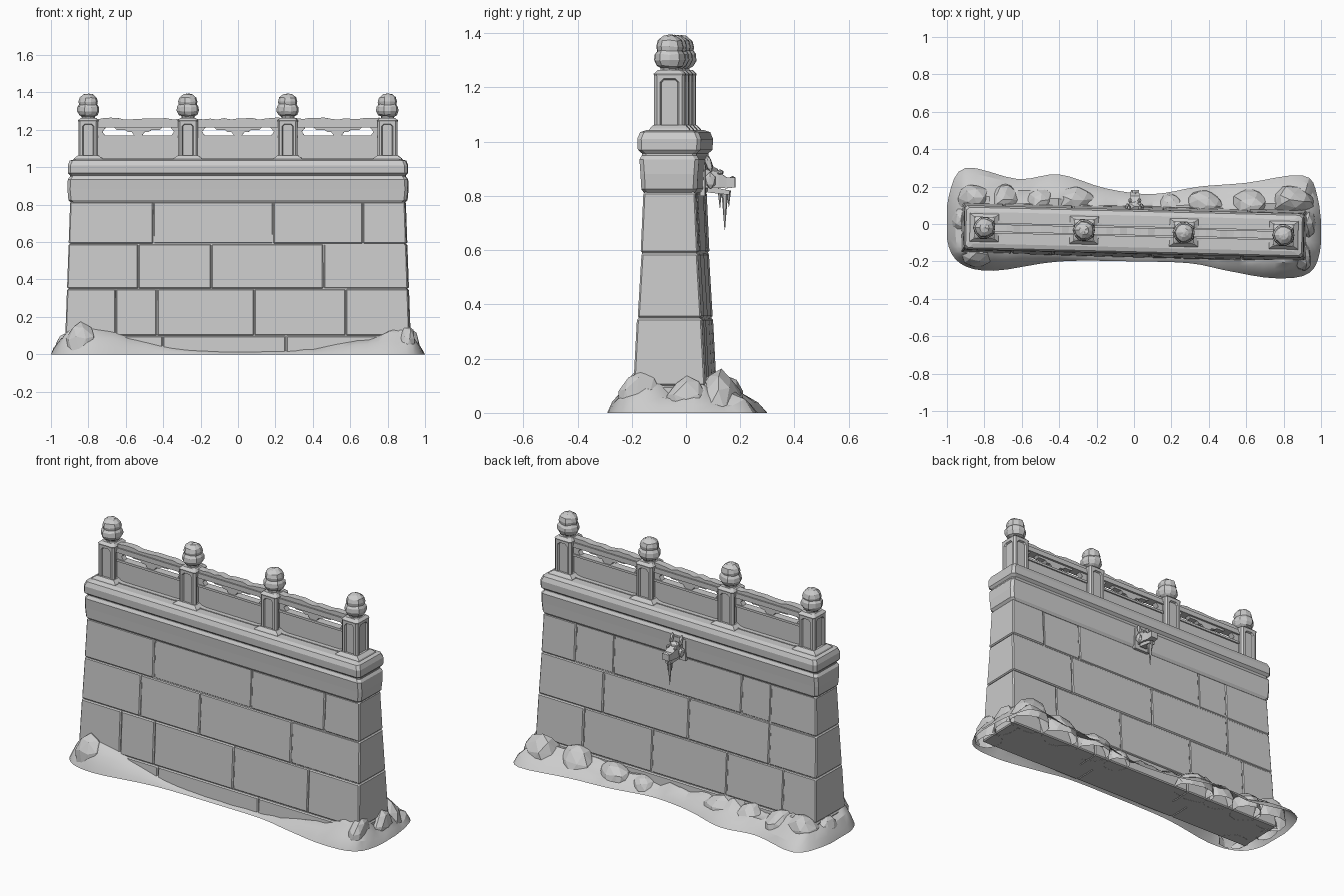
import bpy, bmesh, math, random
from mathutils import Vector, Matrix, noise

random.seed(4)
if "Cube" in bpy.data.objects:
    bpy.data.objects.remove(bpy.data.objects["Cube"])

stone = bpy.data.materials.new("pale grey stone")
stone.use_nodes = True
GREY = (0.6, 0.6, 0.6, 1)
stone.diffuse_color = GREY
stone.node_tree.nodes["Principled BSDF"].inputs["Base Color"].default_value = GREY

# the wall stands slightly turned on its mound
TURN = Matrix.Translation((0, -0.04, 0)) @ Matrix.Rotation(math.radians(-1.4), 4, 'Z')


def finish(bm, name, turned=True, smooth=None, normals=True):
    if normals:
        bmesh.ops.recalc_face_normals(bm, faces=bm.faces)
    if turned:
        bm.transform(TURN)
    me = bpy.data.meshes.new(name)
    bm.to_mesh(me)
    bm.free()
    me.materials.append(stone)
    ob = bpy.data.objects.new(name, me)
    bpy.context.collection.objects.link(ob)
    if smooth:
        bpy.ops.object.select_all(action='DESELECT')
        ob.select_set(True)
        bpy.context.view_layer.objects.active = ob
        bpy.ops.object.shade_smooth_by_angle(angle=math.radians(smooth))
    return ob


def loft(bm, rings, cap=True):
    """Skin a list of closed rings of points."""
    loops = [[bm.verts.new(p) for p in r] for r in rings]
    n = len(loops[0])
    for a, b in zip(loops, loops[1:]):
        for i in range(n):
            j = (i + 1) % n
            bm.faces.new((a[i], a[j], b[j], b[i]))
    if cap:
        bm.faces.new(loops[0][::-1])
        bm.faces.new(loops[-1])
    return loops


def rect(hx, hy, z, cx=0, cy=0, cut=0):
    if not cut:
        return [(cx + sx * hx, cy + sy * hy, z) for sx, sy in ((-1, -1), (1, -1), (1, 1), (-1, 1))]
    pts = []
    for sx, sy in ((-1, -1), (1, -1), (1, 1), (-1, 1)):
        a, b = (sx * (hx - cut), sy * hy), (sx * hx, sy * (hy - cut))
        pts += [b, a] if sx * sy > 0 else [a, b]
    return [(cx + x, cy + y, z) for x, y in pts]


def prism(bm, pts, hy, cy=0):
    """Extrude an x-z outline through the depth."""
    loft(bm, [[(x, cy + s * hy, z) for x, z in pts] for s in (-1, 1)])


def blob(bm, centre, size, sub=1, rough=0.0, rot=0):
    m = Matrix.Translation(centre) @ Matrix.Rotation(rot, 4, 'X') @ Matrix.Diagonal((*size, 1))
    for v in bmesh.ops.create_icosphere(bm, subdivisions=sub, radius=1, matrix=m)["verts"]:
        v.co += rough * noise.noise_vector(v.co * 9)


# stone courses: split front and back, corner stones meet on the middle plane
COURSES = [
    (0.0, 0.10, 0.140, 0.135, [-0.4, 0.26], [-0.3, 0.35]),
    (0.10, 0.35, 0.131, 0.118, [-0.65, -0.43, 0.09, 0.58], [-0.7, -0.33, 0.16, 0.61]),
    (0.35, 0.59, 0.117, 0.103, [-0.53, -0.14, 0.46], [-0.6, -0.07, 0.49]),
    (0.59, 0.815, 0.104, 0.094, [-0.45, 0.19, 0.67], [-0.6, -0.41, 0.43, 0.68]),
]
bm = bmesh.new()
for z0, z1, d0, d1, front, back in COURSES:
    for side, seams in ((-1, front), (1, back)):
        xs = [-1] + seams + [1]
        for a, b in zip(xs, xs[1:]):
            tmp = bmesh.new()
            proud = random.uniform(-0.002, 0.003)
            ring = []
            for z, d in ((z0 + 0.001, d0), (z1 - 0.001, d1)):
                end = 0.925 - 0.035 * z
                xa, xb = max(a, -end) + 0.001, min(b, end) - 0.001
                d += proud
                ring.append([(xa, 0, z), (xb, 0, z), (xb, side * d, z), (xa, side * d, z)])
            loft(tmp, ring)
            bmesh.ops.recalc_face_normals(tmp, faces=tmp.faces)
            middle = [f for f in tmp.faces if all(abs(v.co.y) < 1e-6 for v in f.verts)]
            bmesh.ops.delete(tmp, geom=middle, context='FACES_ONLY')
            edges = [e for e in tmp.edges if not e.is_boundary]
            bmesh.ops.bevel(tmp, geom=edges, offset=0.006, segments=1, affect='EDGES')
            part = bpy.data.meshes.new("part")
            tmp.to_mesh(part)
            tmp.free()
            bm.from_mesh(part)
            bpy.data.meshes.remove(part)
finish(bm, "wall_blocks")

bm = bmesh.new()
loft(bm, [rect(0.912, 0.13, 0.005), rect(0.885, 0.088, 0.83)])
finish(bm, "wall_core")

# weathered coping above the courses
bm = bmesh.new()
CAP = [(0.89, 0.093, 0.81), (0.905, 0.103, 0.825), (0.91, 0.106, 0.88), (0.908, 0.11, 0.935),
       (0.897, 0.101, 0.95), (0.897, 0.101, 0.957), (0.908, 0.116, 0.97), (0.908, 0.118, 1.01),
       (0.898, 0.108, 1.035), (0.87, 0.085, 1.043)]
loft(bm, [rect(hx, hy, z, cut=0.015) for hx, hy, z in CAP])
finish(bm, "coping")

# balustrade posts with recessed panels, feet and bud finials
POSTS = [-0.8, -0.267, 0.267, 0.8]
FINIAL = [(0.034, 1.255), (0.036, 1.272), (0.05, 1.28), (0.058, 1.3), (0.056, 1.322),
          (0.047, 1.335), (0.05, 1.35), (0.044, 1.372), (0.025, 1.388), (0.006, 1.392)]
for i, px in enumerate(POSTS):
    bm = bmesh.new()
    loft(bm, [rect(0.053, 0.057, z, px, 0, 0.01) for z in (1.035, 1.245)])
    bmesh.ops.recalc_face_normals(bm, faces=bm.faces)
    sides = [f for f in bm.faces if abs(f.normal.z) < 0.1 and max(abs(f.normal.x), abs(f.normal.y)) > 0.9]
    bmesh.ops.inset_individual(bm, faces=sides, thickness=0.018)
    for f in sides:
        corners = list(f.verts)
        mid = f.calc_center_median()
        made = bmesh.ops.bevel(bm, geom=corners, offset=0.012, segments=1, affect='VERTICES')
        panel = min((g for g in bm.faces), key=lambda g: (g.calc_center_median() - mid).length
                    + (0 if len(g.verts) == 8 else 1))
        bmesh.ops.inset_individual(bm, faces=[panel], thickness=0.005, depth=-0.01)
    loft(bm, [rect(hx, hy, z, px, 0, 0.01) for hx, hy, z in
              ((0.053, 0.057, 1.243), (0.055, 0.059, 1.25), (0.04, 0.044, 1.264))])
    finish(bm, f"post_{i + 1}", normals=False)

    bm = bmesh.new()
    loft(bm, [rect(hx, hy, z, px) for hx, hy, z in ((0.08, 0.08, 1.035), (0.075, 0.072, 1.048), (0.055, 0.059, 1.062))])
    finish(bm, f"post_foot_{i + 1}")

    bm = bmesh.new()
    rings = []
    for k, (r, z) in enumerate(FINIAL):
        ring = []
        for s in range(10):
            t = math.tau * s / 10
            q = r * (1 + (0.06 if s % 2 and 2 < k < 8 else 0))
            ring.append((px + q * math.cos(t), q * math.sin(t), z + random.uniform(-0.003, 0.003)))
        rings.append(ring)
    loft(bm, rings)
    finish(bm, f"finial_{i + 1}")

# rails, panels, corner brackets and hanging cloud ornaments in each bay
for i, (a, b) in enumerate(zip(POSTS, POSTS[1:])):
    a, b = a + 0.045, b - 0.045
    mid = (a + b) / 2
    bm = bmesh.new()
    steps = 12
    crest = [(b + (a - b) * k / steps, 1.262 + random.uniform(-0.008, 0.004)) for k in range(steps + 1)]
    prism(bm, [(a, 1.235), (b, 1.235)] + crest, 0.02)
    prism(bm, [(a, 1.212), (b, 1.212), (b, 1.24), (a, 1.24)], 0.028)
    finish(bm, f"top_rail_{i + 1}")

    bm = bmesh.new()
    prism(bm, [(a, 1.035), (b, 1.035), (b, 1.168), (a, 1.168)], 0.014)
    prism(bm, [(a, 1.157), (b, 1.157), (b, 1.17), (a, 1.17)], 0.022)
    prism(bm, [(a, 1.035), (b, 1.035), (b, 1.055), (b - 0.05, 1.047), (a + 0.05, 1.047), (a, 1.055)], 0.04)
    finish(bm, f"bay_panel_{i + 1}")

    bm = bmesh.new()
    for x, s in ((a, 1), (b, -1)):
        prism(bm, [(x, 1.165), (x + s * 0.045, 1.168), (x + s * 0.03, 1.19), (x + s * 0.05, 1.215), (x, 1.215)], 0.016)
    half = [(0.13, 1.215), (0.115, 1.2), (0.07, 1.2), (0.055, 1.188), (0.035, 1.188), (0.018, 1.166)]
    prism(bm, [(mid - x, z) for x, z in half] + [(mid + x, z) for x, z in half[::-1]], 0.016)
    finish(bm, f"bay_ornament_{i + 1}")

# beast-head water spout on the back, with an icicle
bm = bmesh.new()
prism(bm, [(-0.05, 0.8), (0.05, 0.8), (0.05, 0.925), (-0.05, 0.925)], 0.012, 0.1)
loft(bm, [[(x, y, z + dz) for x, z in ((-w, -h), (w, -h), (w, h), (-w, h))]
          for y, w, h, dz in ((0.1, 0.03, 0.035, 0.865), (0.16, 0.03, 0.03, 0.86),
                              (0.19, 0.024, 0.02, 0.848), (0.222, 0.022, 0.018, 0.85))])
loft(bm, [[(x, y, z + dz) for x, z in ((-w, -h), (w, -h), (w, h), (-w, h))]
          for y, w, h, dz in ((0.12, 0.022, 0.012, 0.825), (0.2, 0.016, 0.008, 0.812))])
blob(bm, (0, 0.135, 0.885), (0.034, 0.03, 0.028), rough=0.004)
blob(bm, (0, 0.212, 0.864), (0.02, 0.012, 0.01))
for s in (-1, 1):
    blob(bm, (s * 0.025, 0.165, 0.887), (0.011, 0.014, 0.011))
    blob(bm, (s * 0.03, 0.125, 0.918), (0.011, 0.013, 0.034), rot=0.3)
    blob(bm, (s * 0.038, 0.13, 0.855), (0.014, 0.022, 0.032), rough=0.004)
finish(bm, "beast_head_spout")
bm = bmesh.new()
for y, top, low, r in ((0.183, 0.82, 0.675, 0.013), (0.198, 0.82, 0.76, 0.008), (0.165, 0.82, 0.755, 0.008)):
    bmesh.ops.create_cone(bm, cap_ends=True, segments=6, radius1=0.001, radius2=r, depth=top - low,
                          matrix=Matrix.Translation((0, y, (top + low) / 2)))
finish(bm, "icicle")

# drifted mound round the foot: x, y of the footprint and height at the wall
FOOT = [(-1, -.08, .1), (-.93, -.21, .15), (-.75, -.25, .14), (-.4, -.2, .05), (0, -.2, .02), (.3, -.21, .03),
        (.5, -.25, .05), (.75, -.29, .1), (.94, -.26, .15), (1, -.1, .1), (.98, .15, .1), (.9, .26, .12),
        (.6, .22, .09), (.35, .2, .08), (.1, .16, .06), (-.15, .19, .08), (-.4, .265, .1), (-.62, .24, .1),
        (-.9, .3, .12), (-.99, .15, .1)]
foot = [Vector(p) for p in FOOT]
samples = []
for i in range(len(foot)):
    p0, p1, p2, p3 = (foot[(i + k) % len(foot)] for k in (-1, 0, 1, 2))
    for t in (0, 0.25, 0.5, 0.75):
        samples.append(p1 + 0.5 * t * (p2 - p0 + t * (2 * p0 - 5 * p1 + 4 * p2 - p3 + t * (3 * (p1 - p2) + p3 - p0))))
bm = bmesh.new()
rings = []
for t, rise in ((0, 0), (0.15, 0.3), (0.4, 0.6), (0.7, 0.9), (1, 1)):
    ring = []
    for p in samples:
        q = TURN.inverted() @ Vector((p.x, p.y, 0))
        q = TURN @ Vector((max(-0.88, min(0.88, q.x)), max(-0.11, min(0.11, q.y)), 0))
        c = Vector((p.x, p.y, 0)).lerp(q, t)
        c.x = max(-1, min(1, c.x))
        if t:
            c.z = max(0.004, p.z * rise * (1 + 0.7 * noise.noise(c * 12)))
        ring.append(c)
    rings.append(ring)
loft(bm, rings, cap=False)
finish(bm, "ground_mound", turned=False, smooth=25)

# half-buried lumps along the back and round the corners
bm = bmesh.new()
LUMPS = [(-.86, .14, .1, .14), (-.7, .13, .09, .12), (-.5, .12, .08, .1), (-.33, .12, .13, .11), (.2, .09, .07, .07),
         (.38, .1, .1, .1), (.62, .1, .11, .12), (.84, .12, .12, .14), (.92, 0, .05, .12), (.9, -.17, .06, .14),
         (-.93, .03, .04, .1), (-.84, -.16, .09, .16)]
for x, y, w, h in LUMPS:
    blob(bm, (x, y, 0.01), (w, 0.085, h), sub=2, rough=0.022)
cut = bmesh.ops.bisect_plane(bm, geom=bm.verts[:] + bm.edges[:] + bm.faces[:], plane_co=(0, 0, 0),
                             plane_no=(0, 0, 1), clear_inner=True)
finish(bm, "mound_lumps", turned=False)
